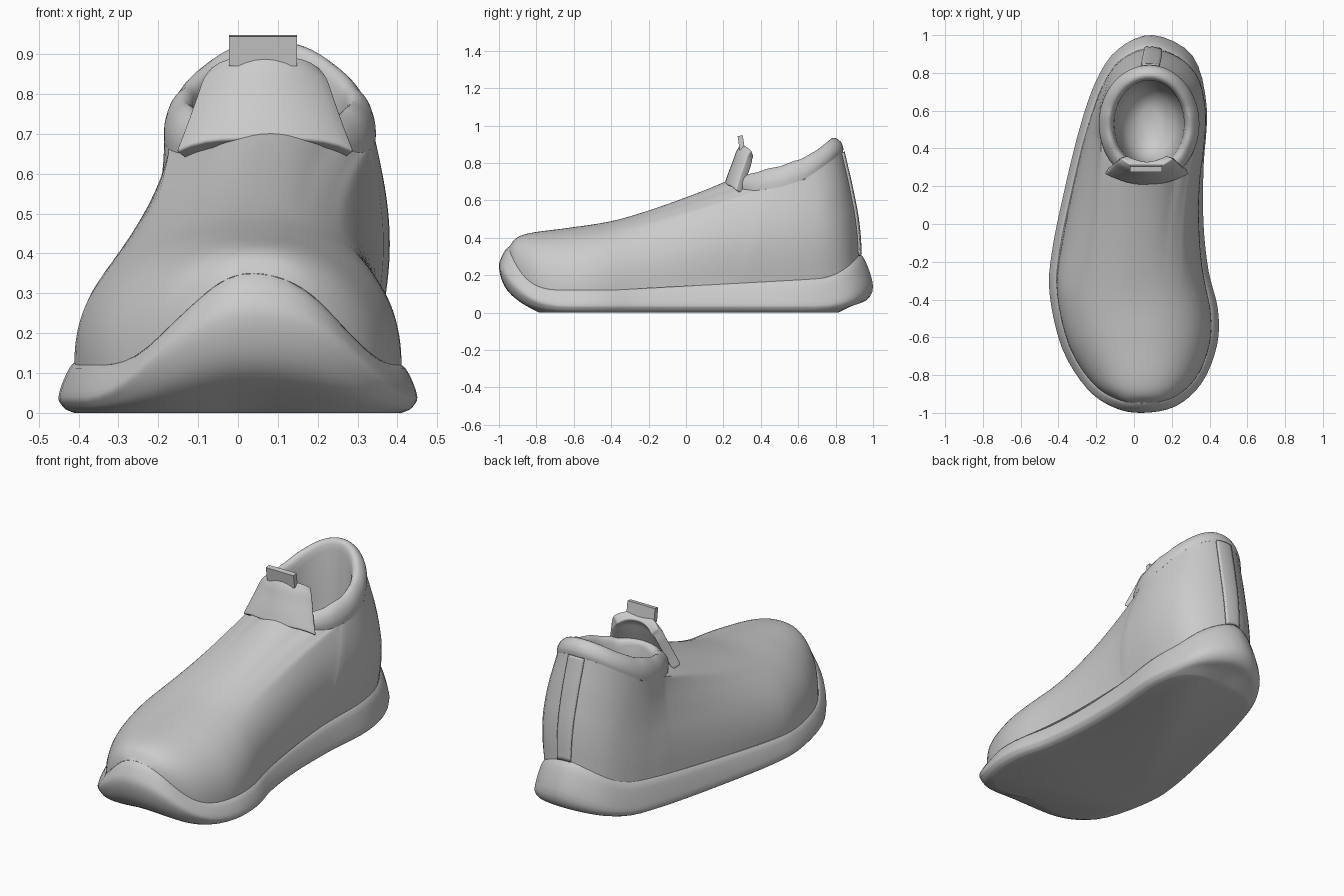
import bpy, bmesh, math
from mathutils import Vector

if "Cube" in bpy.data.objects:
    bpy.data.objects.remove(bpy.data.objects["Cube"])

N = 80  # samples around the sole

# Sole outline seen from above: toe, right side, heel, left side
OUTLINE = [(.04, -1), (.22, -.965), (.36, -.84), (.44, -.64), (.444, -.45), (.395, -.25), (.368, 0),
           (.368, .3), (.385, .62), (.31, .89), (.1, 1), (-.085, .925), (-.2, .76), (-.29, .5),
           (-.375, .15), (-.435, -.15), (-.447, -.37), (-.38, -.66), (-.25, -.87), (-.11, -.97)]
# Sole edge profiles (inset, height) from bottom to the seam, at toe, sides and heel
SOLE_TOE = [(.25, 0), (.1, .07), (.03, .14), (0, .24), (.015, .3), (.05, .35), (.1, .33)]
SOLE_SIDE = [(.04, 0), (.02, .008), (.008, .02), (0, .04), (.015, .085), (.04, .12), (.08, .11)]
SOLE_HEEL = [(.2, 0), (.1, .045), (.03, .07), (0, .14), (.03, .25), (.07, .315), (.12, .3)]
# Ridge of the upper (x, y, z) from the toe seam back to the tongue
RIDGE = [(.04, -.947, .348), (.042, -.905, .4), (.045, -.82, .428), (.05, -.63, .453),
         (.055, -.42, .485), (.06, -.22, .535), (.07, 0, .61), (.08, .22, .705)]
# Ankle wall profile (travel towards the collar, rise)
WALL = [(0, 0), (.07, .2), (.22, .4), (.42, .57), (.62, .73), (.82, .87), (1, 1)]
# Collar seam height and padding rise along y
SEAM = [(.22, .705), (.27, .665), (.37, .652), (.5, .67), (.63, .71), (.74, .785), (.84, .86)]
RISE = [(.22, .03), (.3, .08), (.4, .11), (.6, .115), (.75, .085), (.84, .075)]
# Collar padding (inset, share of rise), then lining (inset, absolute height)
PAD = [(0, 0), (.0, .35), (.015, .75), (.045, 1), (.07, .85), (.08, .3)]
LINING = [(.086, .6), (.1, .42), (.14, .28), (.22, .23)]


def smooth(a, b, x):
    t = min(max((x - a) / (b - a), 0), 1)
    return t * t * (3 - 2 * t)


def spline(pts, t, closed=False):
    n = len(pts)
    i = math.floor(t) if closed else min(int(t), n - 2)
    f = t - i
    p = [Vector(pts[j % n] if closed else pts[min(max(j, 0), n - 1)]) for j in range(i - 1, i + 3)]
    return (p[1] * 2 + (p[2] - p[0]) * f + (p[0] * 2 - p[1] * 5 + p[2] * 4 - p[3]) * f * f
            + (p[1] * 3 - p[0] - p[2] * 3 + p[3]) * f ** 3) / 2


def lookup(table, x):
    for (a, u), (b, v) in zip(table, table[1:]):
        if x <= b:
            return u + (v - u) * max(0, (x - a) / (b - a))
    return table[-1][1]


def loft(name, patches, closed=True, cap_start=False, cap_end=False, angle=40):
    """Skin one or more patches of rings into one smooth object."""
    bm = bmesh.new()
    for rings in patches:
        vs = [[bm.verts.new(p) for p in r] for r in rings]
        n = len(vs[0])
        for a, b in zip(vs, vs[1:]):
            for j in range(n if closed else n - 1):
                bm.faces.new((a[j], a[(j + 1) % n], b[(j + 1) % n], b[j]))
        if cap_start:
            bm.faces.new(vs[0][::-1])
        if cap_end:
            bm.faces.new(vs[-1])
    if len(patches) > 1:
        bmesh.ops.remove_doubles(bm, verts=bm.verts, dist=.0005)
        bmesh.ops.recalc_face_normals(bm, faces=bm.faces)
    me = bpy.data.meshes.new(name)
    bm.to_mesh(me)
    bm.free()
    ob = bpy.data.objects.new(name, me)
    bpy.context.collection.objects.link(ob)
    bpy.ops.object.select_all(action='DESELECT')
    ob.select_set(True)
    bpy.context.view_layer.objects.active = ob
    bpy.ops.object.shade_smooth_by_angle(angle=math.radians(angle))
    return ob


def sole_point(u, k):
    o = spline(OUTLINE, u, True)
    toe = min(max((-o.y - .6) / .4, 0), 1) ** (2.6 + 1.4 * smooth(2, 5, k))
    heel = min(max((o.y - .7) / .3, 0), 1) ** 2
    side = spline(SOLE_SIDE, k)
    side.y += .06 * min(max((o.y + .4) / 1.1, 0), 1) * smooth(3, 5, k)
    d, z = side * (1 - toe - heel) + spline(SOLE_TOE, k) * toe + spline(SOLE_HEEL, k) * heel
    anchor = Vector((.05, min(max(o.y, -.5), .55)))
    p = o - (o - anchor).normalized() * d
    return Vector((p.x, p.y, max(z, 0)))


def collar_point(u, inset=0):
    u %= 20
    h = u / 10 if u <= 10 else (20 - u) / 10
    a = math.pi * h ** 2.5
    sx = 1 if u <= 10 else -1
    seam_z = lookup(SEAM, .53 - .31 * math.cos(a))
    return Vector((.08 + sx * (.265 - inset) * math.sin(a), .53 - (.31 - inset) * math.cos(a), seam_z))


def wall_point(u, v):
    base, top = sole_point(u, 5), collar_point(u)
    f, g = spline(WALL, v)
    p = base.lerp(top, f)
    p.z = base.z + (top.z - base.z) * g
    if u < 10:  # rounder wall on the right side of the ankle
        p.x += .035 * math.sin(math.pi * g) * (1 - smooth(.75, 1, base.y))
    return p


def arch_row(w):
    """Cross-section over the forefoot, blending into the ankle wall and collar front."""
    top = spline(RIDGE, w)
    p = 2.2 + .5 * smooth(5, 7, w)
    mix = smooth(4.2, 7, w)
    row = []
    for sgn in (1, -1):
        base = sole_point(w if sgn > 0 else 20 - w, 5)
        half = []
        for k in range(41):
            a = math.pi / 2 * k / 40
            c, s = max(math.cos(a), 0) ** (2 / p), math.sin(a) ** (2 / p)
            q = Vector((top.x + (base.x - top.x) * c, base.y + (top.y - base.y) * s,
                        base.z + (top.z - base.z) * s))
            if k <= 24:
                end = wall_point(7 if sgn > 0 else 13, k / 4)
            else:
                u = 10 * (.7 ** 2.5 * (40 - k) / 16) ** .4
                end = collar_point(sgn * u)
            half.append(q.lerp(end, mix))
        row += half if sgn > 0 else half[::-1][1:]
    return row


US = [20 * j / N for j in range(N)]

# Sole with raised toe and heel
loft("sole", [[[sole_point(u, k / 3) for u in US] for k in range(19)]], cap_start=True)

# Upper: forefoot arches plus the wall wrapping around the heel
front = [arch_row(.02 + 6.98 * (j / 40) ** 1.3) for j in range(41)]
rear = [[wall_point(7 + j / 5, k / 4) for k in range(25)] for j in range(31)]
loft("upper", [front, rear], closed=False)

# Padded collar with lining and footbed, evenly spaced around the opening
CU = [10 * (j / 32) ** .4 if j <= 32 else 20 - 10 * (2 - j / 32) ** .4 for j in range(64)]


def collar_ring(d, h, absolute=False):
    ring = []
    for u in CU:
        p, s = collar_point(u, d), collar_point(u)
        p.z = h if absolute else s.z + h * lookup(RISE, s.y)
        ring.append(p)
    return ring


rings = [collar_ring(*spline(PAD, k / 3)) for k in range(16)]
rings += [collar_ring(d, z, True) for d, z in LINING]
loft("collar_and_lining", [rings], cap_end=True, angle=60)

# Heel strip following the back of the upper
strip = []
for k in range(25):
    row = [wall_point(9.73 + .08 * j, k / 4) for j in range(7)]
    strip.append([p + Vector((0, .004, 0)) for p in row])
ob = loft("heel_strip", [strip], closed=False)
m = ob.modifiers.new("thickness", 'SOLIDIFY')
m.thickness, m.offset = .01, 0

# Tongue: curved padded flap (y, z, half width, corner drop per row)
TONGUE = [(.205, .685, .225, .03), (.225, .745, .2, .025), (.25, .81, .175, .02),
          (.268, .86, .157, .02), (.29, .897, .135, .03)]
rows = []
for k in range(13):
    y, z, w, drop = spline(TONGUE, k / 3)
    rows.append([(.068 + w * s, y + .06 * s * s, z - drop * s ** 4)
                 for s in [j / 6 - 1 for j in range(13)]])
ob = loft("tongue", [rows], closed=False)
m = ob.modifiers.new("thickness", 'SOLIDIFY')
m.thickness, m.offset = .05, -1
m = ob.modifiers.new("soft_edge", 'BEVEL')
m.width, m.segments, m.angle_limit = .012, 3, math.radians(50)

# Pull tab on top of the tongue
bpy.ops.mesh.primitive_cube_add(size=1, location=(.063, .295, .909), rotation=(math.radians(8), 0, 0))
tab = bpy.context.object
tab.name = "pull_tab"
tab.scale = (.17, .028, .075)
m = tab.modifiers.new("soft_edge", 'BEVEL')
m.width, m.segments = .004, 2
